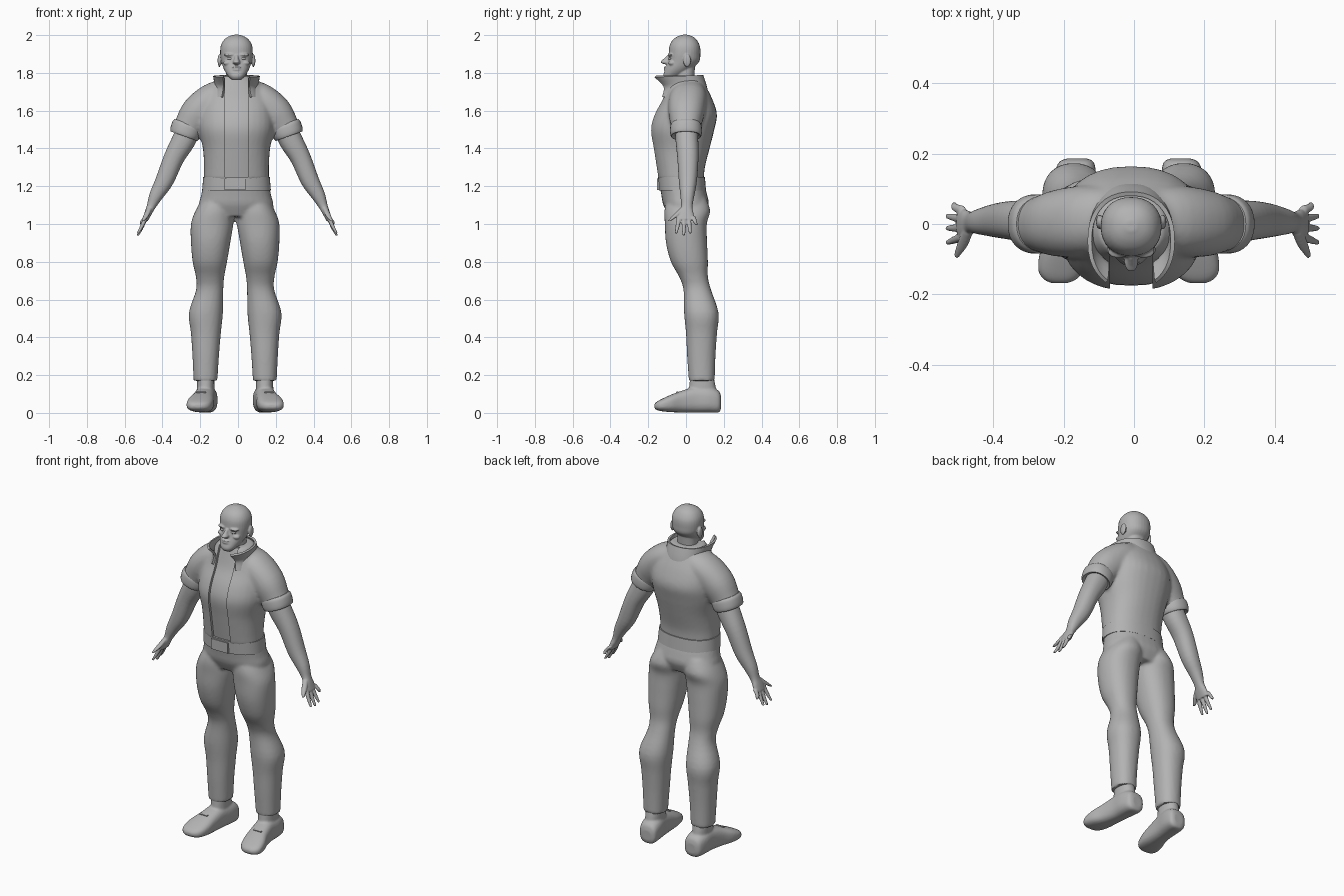
import bpy, bmesh
from math import sin, cos, pi, radians, copysign
from mathutils import Vector, Matrix

cube = bpy.data.objects.get("Cube")
if cube:
    bpy.data.objects.remove(cube)

X, Y, Z = Vector((1, 0, 0)), Vector((0, 1, 0)), Vector((0, 0, 1))

grey = bpy.data.materials.new("plain grey")
grey.use_nodes = True
grey.diffuse_color = (0.45, 0.45, 0.45, 1)
grey.node_tree.nodes["Principled BSDF"].inputs["Base Color"].default_value = grey.diffuse_color


def spline(rows, steps):
    """Smoothly fill in extra rows between the given ones."""
    rows = [Vector(row) for row in rows]
    filled = []
    for i in range(len(rows) - 1):
        b, c = rows[i], rows[i + 1]
        a = rows[i - 1] if i else b
        d = rows[i + 2] if i + 2 < len(rows) else c
        for k in range(steps):
            t = k / steps
            filled.append(b + (c - a) * (t / 2) + (a * 2 - b * 5 + c * 4 - d) * (t * t / 2)
                          + (b * 3 - a - c * 3 + d) * (t ** 3 / 2))
    return filled + [rows[-1]]


def upright(rows):
    """Turn (height, centre x, half width, front, back) into loft rings."""
    return [(x, (f + b) / 2, z, w, (b - f) / 2) for z, x, w, f, b in rows]


def loft(bm, rings, axis=Z, up=Y, side=1, centre=0, gap=0, power=2.2, sides=32, steps=4):
    """Skin rounded rings (x, y, z, half width, half depth), in hundredths."""
    rings = spline(rings, steps)
    loops = []
    for i, (x, y, z, w, d) in enumerate(rings):
        t = axis
        if t is None:
            t = rings[min(i + 1, len(rings) - 1)].xyz - rings[max(i - 1, 0)].xyz
        u = up.cross(t).normalized()
        loop = []
        for k in range(sides):
            a = gap + (2 * pi - 2 * gap) * k / (sides - 1 if gap else sides)
            s, c = (copysign(abs(q) ** (2 / power), q) for q in (sin(a), cos(a)))
            p = (Vector((x, y, z)) + u * w * s - up * d * c) / 100
            loop.append(bm.verts.new((p.x * side + centre, p.y, p.z)))
        loops.append(loop)
    for low, high in zip(loops, loops[1:]):
        for k in range(sides - 1 if gap else sides):
            n = (k + 1) % sides
            bm.faces.new((low[k], low[n], high[n], high[k]))
    if not gap:
        bm.faces.new(loops[0])
        bm.faces.new(loops[-1])


def ball(bm, place, size):
    matrix = Matrix.Translation(Vector(place) / 100) @ Matrix.Diagonal((*(s / 100 for s in size), 1))
    bmesh.ops.create_uvsphere(bm, u_segments=20, v_segments=12, radius=1, matrix=matrix)


def box(bm, place, size, turn=0):
    matrix = (Matrix.Translation(Vector(place) / 100) @ Matrix.Rotation(turn, 4, "X")
              @ Matrix.Diagonal((*(s / 100 for s in size), 1)))
    bmesh.ops.create_cube(bm, size=1, matrix=matrix)


def finish(name, bm, voxel=0, relax=4, thick=0, cutter=None):
    """Make the object; optionally fuse its pieces, thicken it and cut it."""
    bmesh.ops.recalc_face_normals(bm, faces=bm.faces)
    mesh = bpy.data.meshes.new(name)
    bm.to_mesh(mesh)
    bm.free()
    obj = bpy.data.objects.new(name, mesh)
    bpy.context.collection.objects.link(obj)
    if voxel:
        fuse = obj.modifiers.new("fuse", "REMESH")
        fuse.mode = "VOXEL"
        fuse.voxel_size = voxel
        soften = obj.modifiers.new("soften", "SMOOTH")
        soften.iterations = relax
    if thick:
        obj.modifiers.new("thicken", "SOLIDIFY").thickness = thick
    if cutter:
        cut = obj.modifiers.new("cut", "BOOLEAN")
        cut.operation = "DIFFERENCE"
        cut.object = cutter
    deps = bpy.context.evaluated_depsgraph_get()
    obj.data = bpy.data.meshes.new_from_object(obj.evaluated_get(deps))
    obj.modifiers.clear()
    obj.data.shade_smooth()
    obj.data.set_sharp_from_angle(angle=radians(42))
    obj.data.materials.clear()
    obj.data.materials.append(grey)
    return obj


MID, LEGS = -0.008, -0.015  # the figure stands slightly off centre

# Head with neck, nose, brows, lips and ears
bm = bmesh.new()
loft(bm, upright([(176.5, 0, 2.6, -11, -7), (178.5, 0, 4.6, -12, -2), (182, 0, 6.7, -11, 3),
                  (186, 0, 8, -9.7, 7), (190, 0, 8.6, -9.2, 7.6), (194, 0, 8.4, -8.8, 7.4),
                  (197, 0, 7, -7.4, 6), (199, 0, 4.7, -5, 4), (200.2, 0, 1.5, -2, 1)]), centre=MID)
loft(bm, upright([(166, 0, 7, -7, 6), (176, 0, 5.8, -6, 4.5), (186, 0, 5.5, -5, 5)]), centre=MID)
loft(bm, upright([(189.5, 0, 1, -9.8, -7), (187.5, 0, 1.2, -11.8, -7),
                  (185.7, 0, 2, -13.6, -7), (184.6, 0, 1.4, -11.6, -7)]), centre=MID)
for s in (1, -1):
    ball(bm, (s * 3.6 - 0.8, -8, 189.6), (3, 1.7, 0.9))
    ball(bm, (s * 9 - 0.8, 0.6, 186.5), (1, 2.1, 3.4))
    ball(bm, (s * 4.6 - 0.8, -7.3, 185.2), (2.4, 2, 1.5))
for z in (182.9, 181.7):
    ball(bm, (-0.8, -10.6, z), (2.4, 1.2, 0.6))
finish("head", bm, 0.004, 3)

# Eyes
bm = bmesh.new()
for s in (1, -1):
    ball(bm, (s * 3.4 - 0.8, -8.1, 187.6), (1.7, 1.2, 0.8))
finish("eyes", bm)

# Arms and hands
bm = bmesh.new()
FINGERS = ((-5.3, 95), (-1.2, 94), (2.2, 95), (5.6, 99.5))
for s in (1, -1):
    loft(bm, [(24, 0, 153, 6, 6), (28.5, 0.5, 144, 6.2, 6), (33.5, 1, 135, 5.4, 5.6),
              (38.5, 1, 123, 4.8, 4.8), (43, 0.7, 115, 3.6, 3.7), (45.7, 0.4, 109, 2.3, 3),
              (47.3, -0.2, 105.5, 1.9, 4.2), (48.8, 0, 102, 1.5, 4.5)],
         axis=None, side=s, centre=-0.004)
    for i, (y, z) in enumerate(FINGERS):
        root = i * 2.5 - 3.6
        loft(bm, [(48.2, root, 104, 1.2, 1.3), (50.4, (root + y) / 2, (z + 103) / 2, 1.1, 1.1),
                  (52.6 - (z > 98) * 2, y, z, 0.7, 0.7)], side=s, centre=-0.004, sides=12)
    loft(bm, [(46.5, -1.5, 108.5, 1.4, 1.6), (48.2, -5.5, 104.5, 1.5, 1.6),
              (50, -9, 101.5, 0.8, 0.8)], side=s, centre=-0.004, sides=12)
finish("arms", bm, 0.004, 3)

# Jacket: trunk and sleeves fused, then opened down the front
TRUNK = [(123.5, 0, 17.3, -15, 9.5), (130, 0, 17.2, -16, 10), (140, 0, 17.8, -17.6, 12.5),
         (150, 0, 20, -19, 15), (158, 0, 20, -17, 16.4), (166, 0, 18.5, -12.8, 14),
         (173, 0, 14, -10.5, 10.5), (178.5, 0, 9, -9, 7.5)]
bm = bmesh.new()
box(bm, (-0.8, -25, 150), (12, 39, 90))
opening = finish("opening_cutter", bm)
opening.hide_render = True
bm = bmesh.new()
loft(bm, upright(TRUNK), centre=MID, power=2.3)
for s in (1, -1):
    loft(bm, [(4, 2, 170, 7, 8), (12, 1, 166, 9, 10), (20, 0.3, 159, 9.4, 9.6),
              (25, 0, 152, 8, 8), (27, 0, 148, 7.3, 7.6)], axis=None, side=s, centre=MID)
finish("jacket", bm, 0.01, 5, cutter=opening)
bpy.data.objects.remove(opening)

# Rolled sleeve cuffs
bm = bmesh.new()
for s in (1, -1):
    loft(bm, [(25.4, 0, 153, 7.6, 7.6), (26, 0, 151.6, 8.3, 8.3), (27.2, 0, 148.3, 8.2, 8.4),
              (27.9, 0, 146.5, 7.4, 7.8), (27.6, 0, 147.2, 6.2, 6.4)],
         axis=Vector((0.34, 0, -0.94)), side=s, centre=MID)
finish("sleeve_cuffs", bm)

# Shirt under the jacket
bm = bmesh.new()
loft(bm, upright([(z - 0.5, x, w - 1.3, f + 1.5, b - 1.5) for z, x, w, f, b in
                  [(119, 0, 17, -15, 9.5)] + TRUNK]), centre=MID, power=2.3)
finish("shirt", bm)

# Standing collar with forward points
bm = bmesh.new()
loft(bm, upright([(167, 0, 12, -13.4, 11), (173, 0, 10.6, -12.5, 9.8),
                  (178.5, 0, 11.2, -17.8, 8)]), centre=MID, gap=radians(33), power=2.3)
finish("collar", bm, thick=0.012)

# Trousers: hips and legs fused
bm = bmesh.new()
loft(bm, upright([(104, 0, 19, -9, 9.5), (110, 0, 19.8, -12, 12), (115, 0, 18.6, -13, 11.3),
                  (121, 0, 17.4, -14, 9.6)]), centre=-0.01, power=2.3)
for s in (1, -1):
    loft(bm, upright([(17, 15.7, 6.3, 1.5, 15.2), (30, 15.6, 7, 0.6, 15.6), (42, 15.5, 7.9, 0, 16.4),
                      (53, 15.5, 9, -1, 17.2), (65, 13.5, 7.2, -1.3, 13.3), (72, 13.3, 7.5, -3.6, 11.6),
                      (80, 13.4, 9.1, -8, 11.6), (90, 13, 10.4, -10.6, 11.2), (100, 12.2, 11.2, -11.2, 11),
                      (107, 11, 10, -11.4, 12.8), (114, 9, 8, -10, 10.5)]), side=s, centre=LEGS)
finish("trousers", bm, 0.009, 4)

# Belt and buckle
bm = bmesh.new()
loft(bm, upright([(117.7, 0, 18.2, -14.4, 10.6), (125, 0, 17.6, -14.9, 10)]),
     centre=MID, power=2.3, sides=48)
finish("belt", bm)
bm = bmesh.new()
box(bm, (-1.6, -14.5, 121), (11, 1.6, 6.2))
finish("belt_buckle", bm)

# Shoes: foot along y, fused with the ankle
bm = bmesh.new()
FOOT = [(14.7, 18.6, 5.5, 3, 3), (14.9, 17.2, 6, 5.2, 5.8), (15.4, 12, 7, 6, 6.8),
        (16, 5, 7, 5.6, 6.8), (17, -2, 6, 6, 5.8), (18.3, -8, 5, 6.9, 4.6),
        (19.2, -13, 4.1, 6.5, 3.2), (19.5, -15.6, 3.7, 4.8, 2.1), (19.6, -16.8, 3.6, 2.4, 1)]
for s in (1, -1):
    loft(bm, FOOT, axis=Y, up=Z, side=s, centre=LEGS, power=2.7)
    loft(bm, upright([(5, 15.6, 4.8, 1, 16), (13, 15.6, 4.6, 1.6, 15.8), (22, 15.6, 4.5, 2.5, 14)]),
         side=s, centre=LEGS)
finish("shoes", bm, 0.006, 4)

# Shoe straps with small buckles
bm = bmesh.new()
for s in (1, -1):
    for y, width in ((-4.6, 5), (-6.6, 3)):
        box(bm, (s * 17.9 - 1.5, y, 15 + y * 0.9), (width, 1.2, 0.9), radians(15))
finish("shoe_straps", bm)
